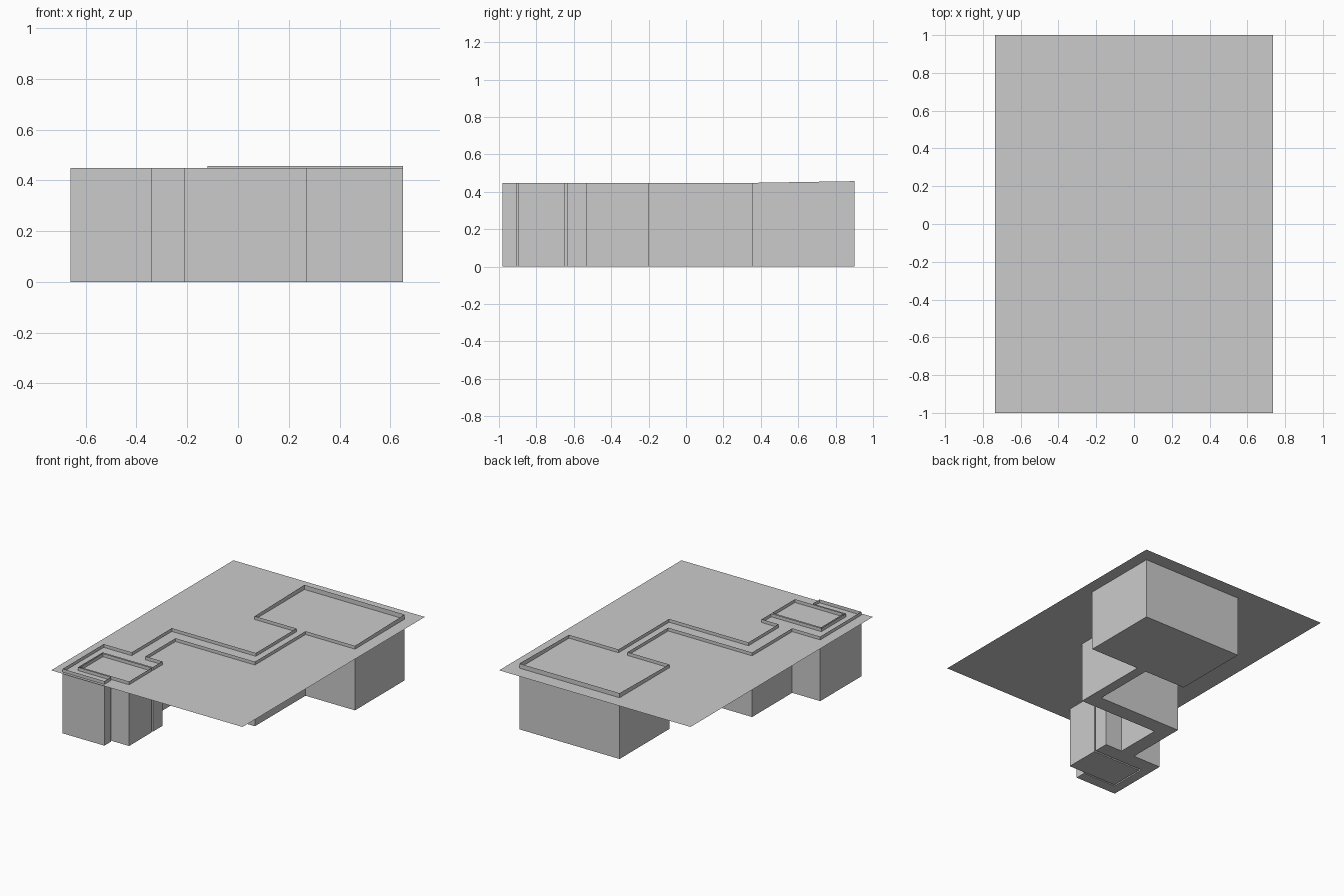
import bpy, bmesh

if "Cube" in bpy.data.objects:
    bpy.data.objects.remove(bpy.data.objects["Cube"])

# One plain grey for everything
grey = bpy.data.materials.new("plain grey")
grey.diffuse_color = (0.6, 0.6, 0.6, 1)
grey.use_nodes = True
grey.node_tree.nodes["Principled BSDF"].inputs["Base Color"].default_value = grey.diffuse_color


def finish(name, bm):
    mesh = bpy.data.meshes.new(name)
    bm.to_mesh(mesh)
    bm.free()
    mesh.materials.append(grey)
    obj = bpy.data.objects.new(name, mesh)
    bpy.context.collection.objects.link(obj)
    return obj


def open_box(name, outline, height):
    """Floor at z = 0 with thin upright walls along a counter-clockwise outline."""
    bm = bmesh.new()
    low = [bm.verts.new((x, y, 0)) for x, y in outline]
    top = [bm.verts.new((x, y, height(x, y))) for x, y in outline]
    n = len(outline)
    for i in range(n):
        j = (i + 1) % n
        bm.faces.new((low[i], low[j], top[j], top[i]))
    floor = bm.faces.new(low[::-1])
    bmesh.ops.triangulate(bm, faces=[floor])
    return finish(name, bm)


# Ground sheet, which the walls pass through
bm = bmesh.new()
bm.faces.new([bm.verts.new((x, y, 0.425)) for x, y in
              ((-0.735, -1), (0.735, -1), (0.735, 1), (-0.735, 1))])
finish("ground_sheet", bm)

# Large room, winding corridor and the hooked passage at its end
passage = [
    (0.65, 0.355), (0.65, 0.90), (-0.12, 0.90), (-0.12, 0.355),    # large room
    (0.20, 0.355), (0.20, -0.09), (-0.445, -0.09), (-0.445, -0.53),  # left wall
    (-0.66, -0.53), (-0.66, -0.98), (-0.34, -0.98), (-0.34, -0.905),  # hook
    (-0.595, -0.905), (-0.595, -0.635), (-0.21, -0.635), (-0.21, -0.53),
    (-0.34, -0.53), (-0.34, -0.20), (0.27, -0.20), (0.27, 0.355),  # right wall
]
open_box("room_and_corridor", passage,
         lambda x, y: 0.457 if y > 0.8 else 0.448)

# Small room held inside the hook
small_room = [(-0.585, -0.895), (-0.21, -0.895), (-0.21, -0.647), (-0.585, -0.647)]
open_box("small_room", small_room, lambda x, y: 0.448)
